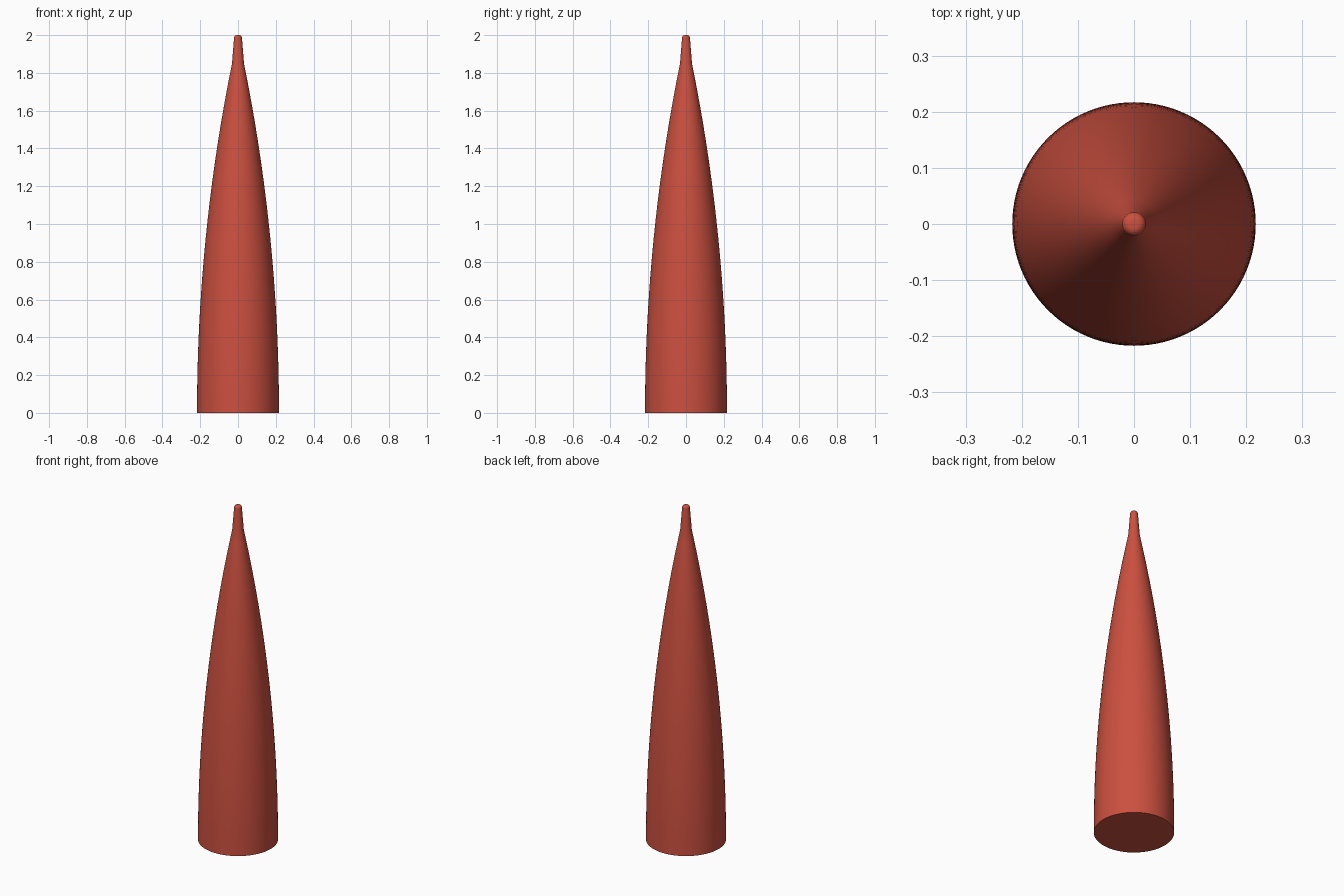
import bpy, bmesh, math

if "Cube" in bpy.data.objects:
    bpy.data.objects.remove(bpy.data.objects["Cube"])

R, L = 0.217, 2.0          # base radius and full ogive length
TIP_Z, TIP_R = 1.85, 0.021

# Ogive profile: circular arc tangent to the base
rho = (R * R + L * L) / (2 * R)
profile = [(0, 0)]
N = 32
for i in range(N + 1):
    z = TIP_Z * i / N
    profile.append((math.sqrt(rho * rho - z * z) + R - rho, z))

# Slim tip with a rounded end
cap = 0.014
for i in range(7):
    a = math.pi / 2 * i / 6
    r = TIP_R if i == 0 else TIP_R - cap * (1 - math.cos(a))
    profile.append((r, 2 - cap + cap * math.sin(a)))
profile.append((0, 2))

# Revolve the profile
bm = bmesh.new()
verts = [bm.verts.new((r, 0, z)) for r, z in profile]
edges = [bm.edges.new(p) for p in zip(verts, verts[1:])]
bmesh.ops.spin(bm, geom=verts + edges, cent=(0, 0, 0), axis=(0, 0, 1),
               angle=math.tau, steps=96, use_duplicate=False)
bmesh.ops.remove_doubles(bm, verts=bm.verts[:], dist=1e-5)
bmesh.ops.recalc_face_normals(bm, faces=bm.faces[:])
mesh = bpy.data.meshes.new("nose_cone")
bm.to_mesh(mesh)
bm.free()
cone = bpy.data.objects.new("nose_cone", mesh)
bpy.context.collection.objects.link(cone)

# Red paint
mat = bpy.data.materials.new("red_paint")
mat.diffuse_color = (0.6, 0.08, 0.05, 1)
mat.use_nodes = True
mat.node_tree.nodes["Principled BSDF"].inputs["Base Color"].default_value = mat.diffuse_color
mesh.materials.append(mat)

bpy.context.view_layer.objects.active = cone
cone.select_set(True)
bpy.ops.object.shade_smooth_by_angle(angle=math.radians(30))
